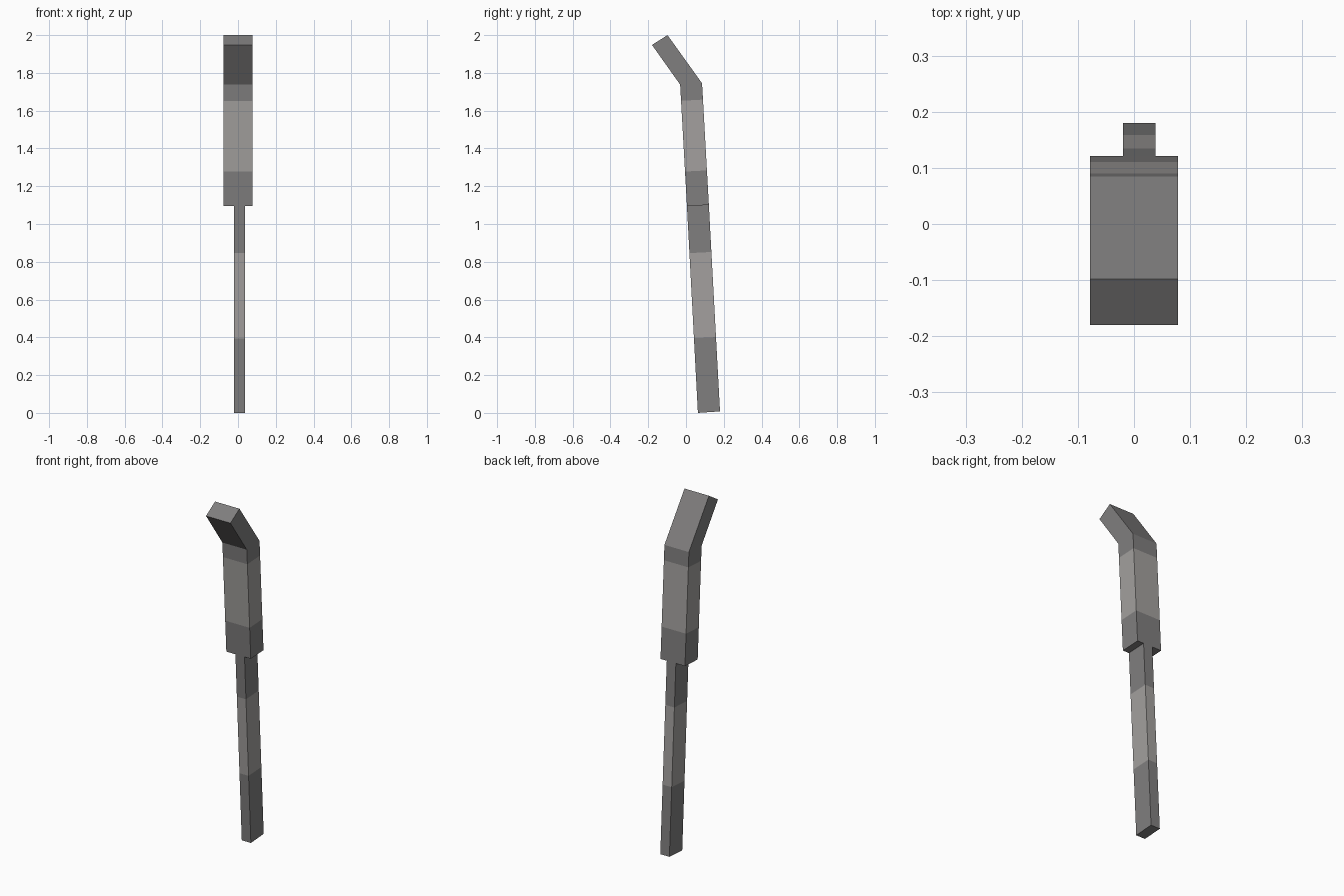
import bpy, bmesh
from mathutils import Vector

if "Cube" in bpy.data.objects:
    bpy.data.objects.remove(bpy.data.objects["Cube"])

AXIS = Vector((0, -0.0535, 1)).normalized()


def material(name, rgb):
    m = bpy.data.materials.new(name)
    m.diffuse_color = (*rgb, 1)
    m.use_nodes = True
    m.node_tree.nodes["Principled BSDF"].inputs["Base Color"].default_value = m.diffuse_color
    return m


DARK = material("dark_grey", (0.214, 0.209, 0.209))
LIGHT = material("light_grey", (0.366, 0.352, 0.342))


def bar(name, profile, x0, x1, band):
    """Extrude a side (y, z) profile along x; paint a band between two heights."""
    bm = bmesh.new()
    face = bm.faces.new([bm.verts.new((x0, y, z)) for y, z in profile])
    new = bmesh.ops.extrude_face_region(bm, geom=[face])["geom"]
    bmesh.ops.translate(bm, vec=(x1 - x0, 0, 0),
                        verts=[v for v in new if isinstance(v, bmesh.types.BMVert)])
    points = [Vector((0, 0.06, z)) for z in band]
    for p in points:
        bmesh.ops.bisect_plane(bm, geom=bm.verts[:] + bm.edges[:] + bm.faces[:],
                               plane_co=p, plane_no=AXIS)
    bmesh.ops.recalc_face_normals(bm, faces=bm.faces[:])
    lo, hi = (p.dot(AXIS) for p in points)
    for f in bm.faces:
        f.material_index = int(lo < f.calc_center_median().dot(AXIS) < hi)
    me = bpy.data.meshes.new(name)
    bm.to_mesh(me)
    bm.free()
    me.materials.append(DARK)
    me.materials.append(LIGHT)
    ob = bpy.data.objects.new(name, me)
    bpy.context.collection.objects.link(ob)


# Narrow lower shaft, slightly off centre
bar("lower_shaft", [(0.063, 0), (0.18, 0.008), (0.121, 1.101), (0.005, 1.095)],
    -0.02, 0.038, (0.396, 0.848))

# Wide upper shaft with the bent head
bar("upper_shaft_and_head",
    [(0.005, 1.095), (0.121, 1.101), (0.085, 1.745), (-0.098, 2.0),
     (-0.18, 1.948), (-0.031, 1.738)],
    -0.078, 0.078, (1.281, 1.657))
